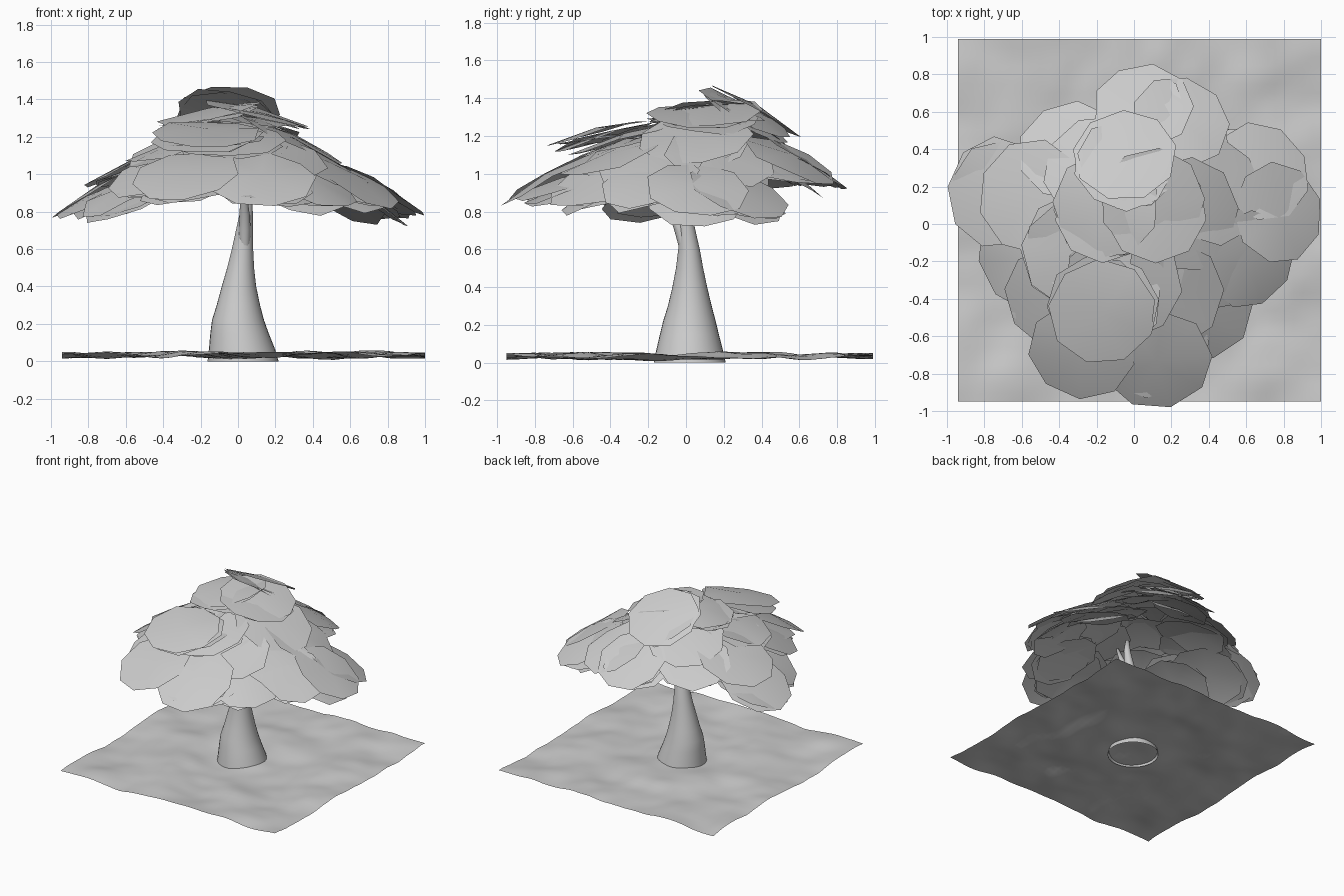
import bpy, bmesh, math, random
from mathutils import Vector, Matrix, noise

if "Cube" in bpy.data.objects:
    bpy.data.objects.remove(bpy.data.objects["Cube"])

random.seed(4)
grey = bpy.data.materials.new("light grey")
grey.diffuse_color = (0.6, 0.6, 0.6, 1)
grey.use_nodes = True
grey.node_tree.nodes["Principled BSDF"].inputs["Base Color"].default_value = grey.diffuse_color


def finish(bm, name):
    me = bpy.data.meshes.new(name)
    bm.to_mesh(me)
    bm.free()
    me.materials.append(grey)
    for p in me.polygons:
        p.use_smooth = True
    ob = bpy.data.objects.new(name, me)
    bpy.context.collection.objects.link(ob)
    return ob


def tube(name, path, sides):
    """Loft of horizontal rings, open at the foot; path = (x, y, z, radius)."""
    bm = bmesh.new()
    rings = []
    for x, y, z, r in path:
        rings.append([bm.verts.new((x + r * math.cos(2 * math.pi * i / sides),
                                    y + r * math.sin(2 * math.pi * i / sides), z))
                      for i in range(sides)])
    for a, b in zip(rings, rings[1:]):
        for i in range(sides):
            j = (i + 1) % sides
            bm.faces.new((a[i], a[j], b[j], b[i]))
    bm.faces.new(rings[-1])
    return finish(bm, name)


# Gently rolling ground sheet
bm = bmesh.new()
bmesh.ops.create_grid(bm, x_segments=40, y_segments=40, size=0.97)
for v in bm.verts:
    v.co += Vector((0.03, 0.02, 0))
    n = noise.noise(Vector((v.co.x * 3, v.co.y * 3, 0.3)))
    n2 = noise.noise(Vector((v.co.x * 7, v.co.y * 7, 4.7)))
    v.co.z = 0.035 + 0.034 * n + 0.01 * n2
finish(bm, "ground")

# Flared trunk leaning slightly to the right
tube("trunk", [(.027, .02, 0, .19), (.022, .019, .06, .178), (.008, .018, .15, .156),
               (0, .018, .22, .139), (.002, .02, .3, .116), (.005, .02, .4, .092),
               (.014, .019, .5, .072), (.024, .016, .6, .057), (.034, .005, .7, .045),
               (.045, -.005, .8, .034), (.05, -.02, .9, .026), (.04, -.03, 1.0, .015)], 32)

# Small branch towards the front
tube("front_branch", [(.035, -.01, .62, .03), (.036, -.03, .7, .032), (.036, -.06, .78, .027),
                      (.03, -.11, .88, .02), (.02, -.17, 1.0, .012)], 12)

# Leaf plates: x, y, z, downhill direction, tilt, radius
PLATES = [
    (-.05, .37, 1.34, 90, 32, .28), (-.15, .10, 1.33, 200, 12, .29),
    (.10, .12, 1.33, -10, 14, .29), (.05, .63, 1.06, 90, 33, .27),
    (.77, .06, .92, 10, 33, .275), (.62, -.19, .96, -28, 32, .27),
    (.68, .28, .90, 40, 30, .28), (-.17, -.47, 1.22, -90, 15, .29),
    (.12, -.73, .98, -85, 28, .30), (-.28, -.68, 1.0, -110, 26, .29),
    (-.74, .17, .92, 175, 30, .30), (-.55, .15, 1.06, 170, 25, .31),
    (-.58, -.18, .92, 205, 28, .29), (-.35, .40, 1.07, 125, 25, .28),
    (.25, .55, 1.08, 60, 28, .27), (.18, -.38, 1.10, -60, 22, .31),
    (.38, -.47, .96, -45, 30, .28), (-.30, -.15, 1.17, 200, 20, .32),
    (.28, .05, 1.19, -10, 26, .31), (-.42, -.40, 1.01, -135, 28, .29),
    (-.06, -.32, 1.19, -90, 18, .32), (.42, .18, 1.08, 20, 28, .30),
    (.42, -.18, 1.07, -25, 28, .30), (-.2, .3, 1.19, 130, 25, .30)]


def plate(bm, x, y, z, az, tilt, r):
    """Nine-sided, slightly domed disc."""
    m = (Matrix.Translation((x, y, z)) @ Matrix.Rotation(math.radians(az), 4, 'Z')
         @ Matrix.Rotation(math.radians(tilt), 4, 'Y')
         @ Matrix.Rotation(random.uniform(0, 6), 4, 'Z'))
    mid = bm.verts.new(m @ Vector((0, 0, .025)))
    rim = [bm.verts.new(m @ Vector((r * math.cos(a), r * math.sin(a), random.uniform(-.02, .01))))
           for a in [2 * math.pi * i / 9 for i in range(9)]]
    for i in range(9):
        bm.faces.new((mid, rim[i], rim[(i + 1) % 9]))


bm = bmesh.new()
for x, y, z, az, tilt, r in PLATES:
    plate(bm, x, y, z, az, tilt, r)
    for k in range(3):  # looser plates layered beneath, pulled inward
        s = random.uniform(.82, .95)
        plate(bm, x * s + random.uniform(-.04, .04), y * s + random.uniform(-.04, .04),
              z - random.uniform(.02, .06), az + random.uniform(-25, 25),
              tilt + random.uniform(-10, 2), r * random.uniform(.85, .98))
finish(bm, "leaf_canopy")
